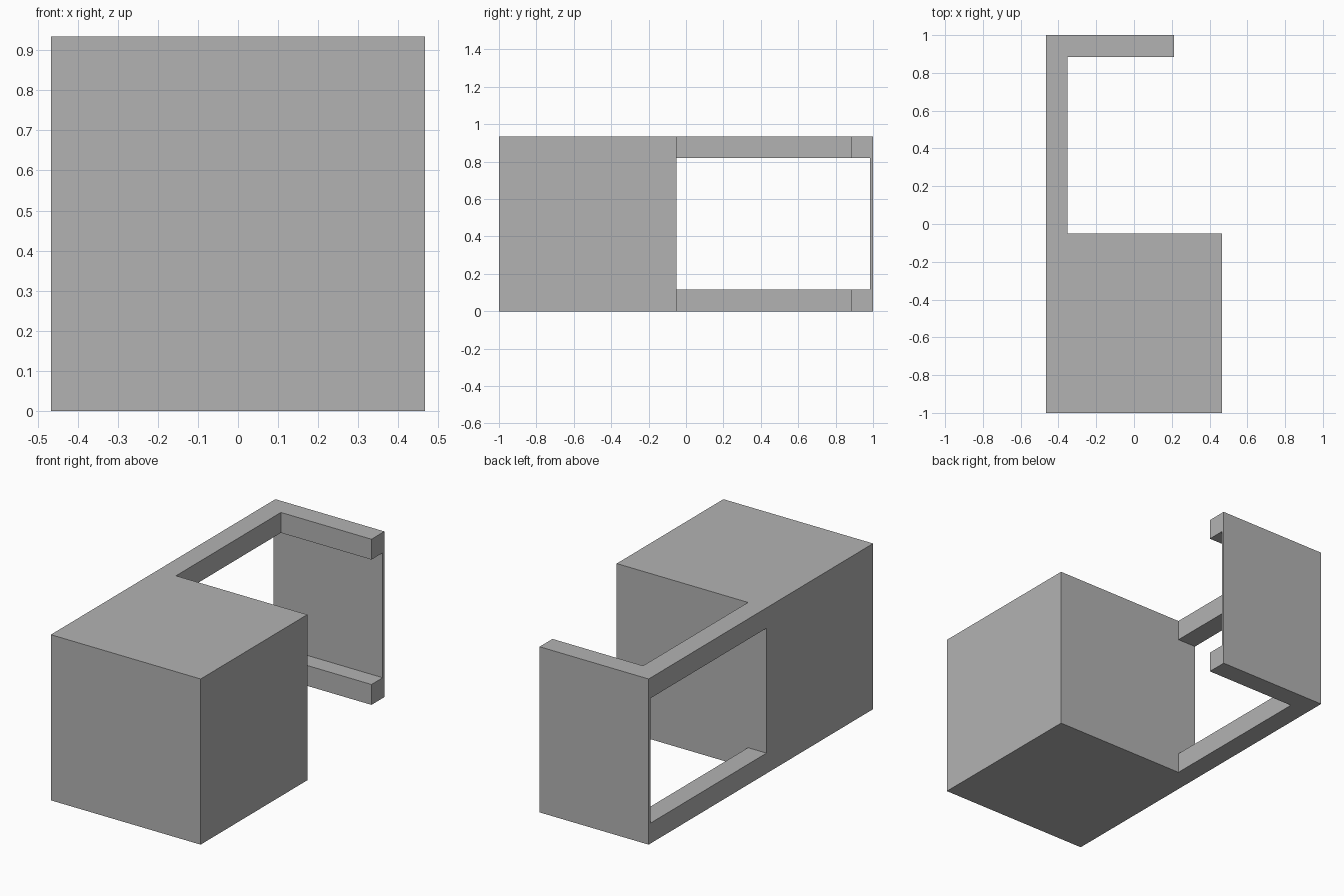
import bpy
import bmesh

cube = bpy.data.objects.get("Cube")
if cube:
    bpy.data.objects.remove(cube, do_unlink=True)

HALF_X, HEIGHT = 0.467, 0.934
BAR = 0.115          # thickness of the rails
BLOCK_BACK = -0.05   # rear face of the solid block
PANEL = 0.015        # thickness of the rear panel
ARM_END = 0.213      # free end of the rear arm

grey = bpy.data.materials.new("plain_grey")
grey.use_nodes = True
colour = (0.45, 0.45, 0.45, 1)
grey.diffuse_color = colour
grey.node_tree.nodes["Principled BSDF"].inputs["Base Color"].default_value = colour


def prism(name, outline, z0, z1):
    """Extrude a flat outline from z0 to z1."""
    bm = bmesh.new()
    base = bm.faces.new([bm.verts.new((x, y, z0)) for x, y in outline])
    top = bmesh.ops.extrude_face_region(bm, geom=[base])["geom"]
    verts = [v for v in top if isinstance(v, bmesh.types.BMVert)]
    bmesh.ops.translate(bm, verts=verts, vec=(0, 0, z1 - z0))
    bmesh.ops.recalc_face_normals(bm, faces=bm.faces)
    mesh = bpy.data.meshes.new(name)
    bm.to_mesh(mesh)
    bm.free()
    mesh.materials.append(grey)
    obj = bpy.data.objects.new(name, mesh)
    bpy.context.collection.objects.link(obj)
    return obj


# Solid block with a hooked frame behind it
body = prism("block_with_frame", [
    (-HALF_X, -1), (HALF_X, -1), (HALF_X, BLOCK_BACK),
    (-HALF_X + BAR, BLOCK_BACK), (-HALF_X + BAR, 1 - BAR),
    (ARM_END, 1 - BAR), (ARM_END, 1), (-HALF_X, 1)], 0, HEIGHT)

# Opening between the upper and lower rails, leaving the thin rear panel
cutter = prism("opening_cutter", [
    (-1, BLOCK_BACK), (1, BLOCK_BACK), (1, 1 - PANEL), (-1, 1 - PANEL)],
    BAR, HEIGHT - BAR)
cutter.hide_render = True

cut = body.modifiers.new("opening", "BOOLEAN")
cut.operation = "DIFFERENCE"
cut.solver = "EXACT"
cut.object = cutter
bpy.context.view_layer.objects.active = body
bpy.ops.object.modifier_apply(modifier=cut.name)
bpy.data.objects.remove(cutter, do_unlink=True)
